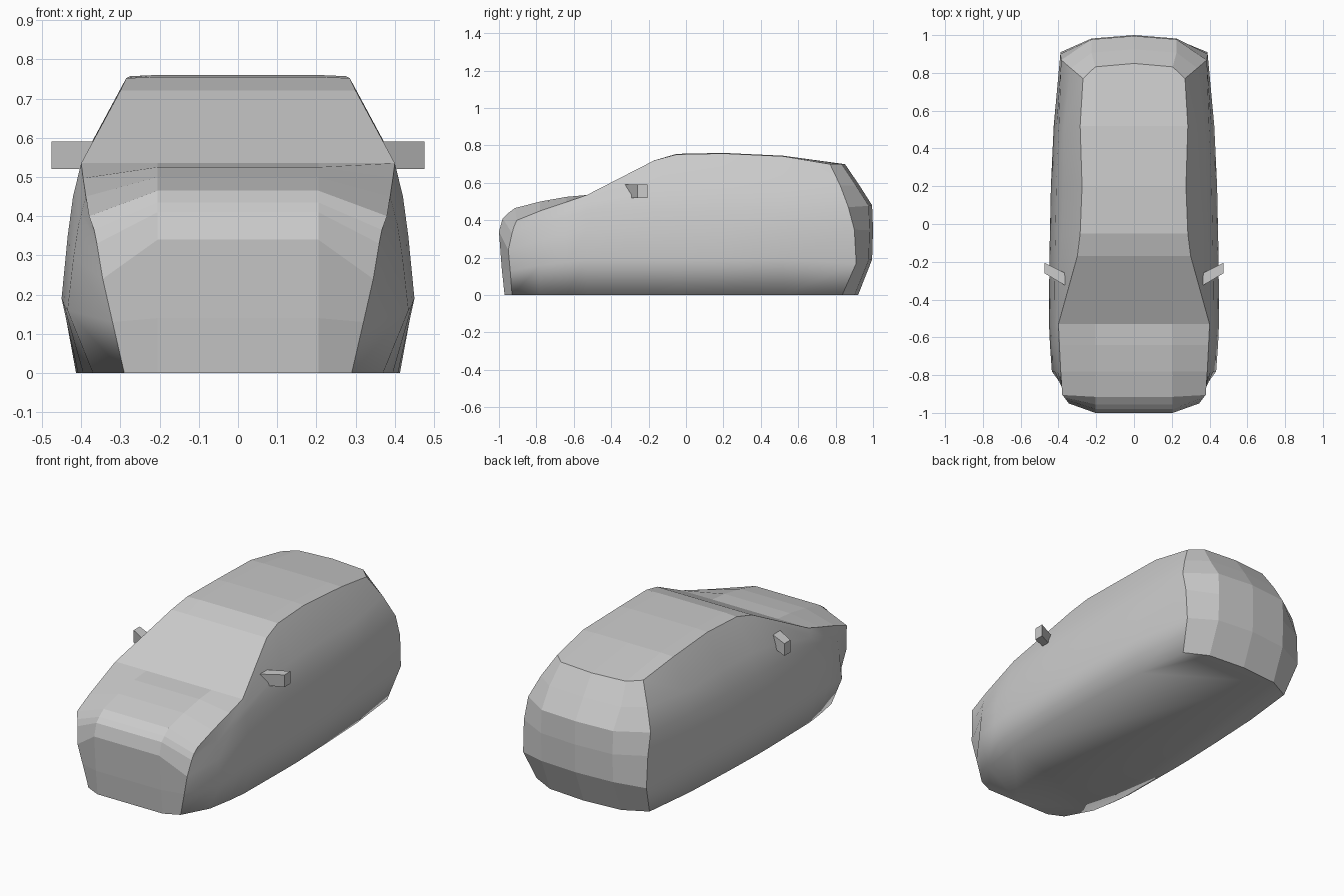
import bpy
import bmesh
from mathutils import Vector

cube = bpy.data.objects.get("Cube")
if cube:
    bpy.data.objects.remove(cube, do_unlink=True)

grey = bpy.data.materials.new("plain_grey")
grey.use_nodes = True
colour = (0.6, 0.6, 0.6, 1)
grey.diffuse_color = colour
grey.node_tree.nodes["Principled BSDF"].inputs["Base Color"].default_value = colour

COLUMN = 0.205   # half width of the flat centre panel


def add_object(name, bm):
    bmesh.ops.recalc_face_normals(bm, faces=bm.faces[:])
    mesh = bpy.data.meshes.new(name)
    bm.to_mesh(mesh)
    bm.free()
    mesh.materials.append(grey)
    obj = bpy.data.objects.new(name, mesh)
    bpy.context.collection.objects.link(obj)
    return obj


def patch(bm, rows, smooth=False):
    """Skin a grid of points with quads."""
    grid = [[bm.verts.new(p) for p in row] for row in rows]
    for a, b in zip(grid, grid[1:]):
        for i in range(len(a) - 1):
            bm.faces.new((a[i], a[i + 1], b[i + 1], b[i])).smooth = smooth


def flip(p):
    return (-p[0], p[1], p[2])


def across(edge, column, centre):
    """One row over the car, from its right edge to its left edge."""
    return [flip(edge), flip(column), centre, column, edge]


# Corner lines where the sides meet the nose and the tail, bottom to top
nose_edge = [(.29, -.93, 0), (.32, -.94, .13), (.345, -.95, .24),
             (.36, -.93, .33), (.367, -.92, .365), (.38, -.905, .40)]
tail_edge = [(.355, .835, 0), (.388, .91, .17), (.39, .90, .35),
             (.385, .868, .47), (.335, .825, .585), (.27, .77, .70)]

# Centre profiles as (y, z), bottom to top
nose_mid = [(-.97, 0), (-.985, .14), (-1, .34), (-.98, .41), (-.955, .435), (-.915, .465)]
tail_mid = [(.92, 0), (.995, .19), (1, .35), (.995, .48), (.925, .59), (.85, .70)]

# Stations along the car: y, shoulder x, shoulder z, centre z, waist x, sill x
stations = [(-.78, .388, .45, .50, .435, .37),
            (-.64, .395, .497, .525, .445, .395),
            (-.53, .40, .535, .535, .45, .408),
            (-.17, .30, .72, .72, .448, .413),
            (-.05, .285, .752, .755, .445, .413),
            (.20, .275, .757, .76, .44, .405),
            (.52, .285, .742, .745, .425, .39)]


def side_ring(y, top_x, top_z, mid_z, waist, sill):
    s = min(1, top_z / .535)
    ring = [(sill, y, 0), (waist, y, .19 * s),
            (waist * .965, y, .35 * s), (waist * .935, y, .45 * s)]
    top = Vector((top_x, y, top_z))
    belt = Vector(ring[-1]).lerp(top, .4)
    if top_z > .6:
        belt.x += .018
    return ring + [tuple(belt), tuple(top)]


bm = bmesh.new()

# Smooth sides
rings = [nose_edge] + [side_ring(*s) for s in stations] + [tail_edge]
patch(bm, rings, smooth=True)
patch(bm, [[flip(p) for p in r] for r in rings], smooth=True)

# Faceted nose
nose = [across(e, (COLUMN, y, z), (0, y, z)) for e, (y, z) in zip(nose_edge, nose_mid)]
patch(bm, nose)

# Faceted tail, with a bowed centre
tail = []
for e, (y, z) in zip(tail_edge, tail_mid):
    x = COLUMN if z > .65 else .225
    tail.append(across(e, (x, y - .018, z - .003 * (0 < z < .65)), (0, y, z)))
patch(bm, tail)

# Bonnet, windscreen and roof
top = [nose[-1]]
for y, top_x, top_z, mid_z, waist, sill in stations:
    top.append(across((top_x, y, top_z), (COLUMN, y, mid_z), (0, y, mid_z)))
patch(bm, top + [tail[-1]])

# Weld the panels and close the floor
bmesh.ops.remove_doubles(bm, verts=bm.verts[:], dist=.0005)
bmesh.ops.holes_fill(bm, edges=[e for e in bm.edges if e.is_boundary], sides=0)
add_object("car_body", bm)

# Door mirrors
outline = [(.365, -.325), (.475, -.26), (.475, -.205), (.365, -.26)]
for name, side in (("left_mirror", 1), ("right_mirror", -1)):
    bm = bmesh.new()
    low = [bm.verts.new((side * x, max(y, -.305), .52)) for x, y in outline]
    high = [bm.verts.new((side * x, y, .59)) for x, y in outline]
    bm.faces.new(low)
    bm.faces.new(high)
    for i in range(4):
        j = (i + 1) % 4
        bm.faces.new((low[i], low[j], high[j], high[i]))
    add_object(name, bm)
